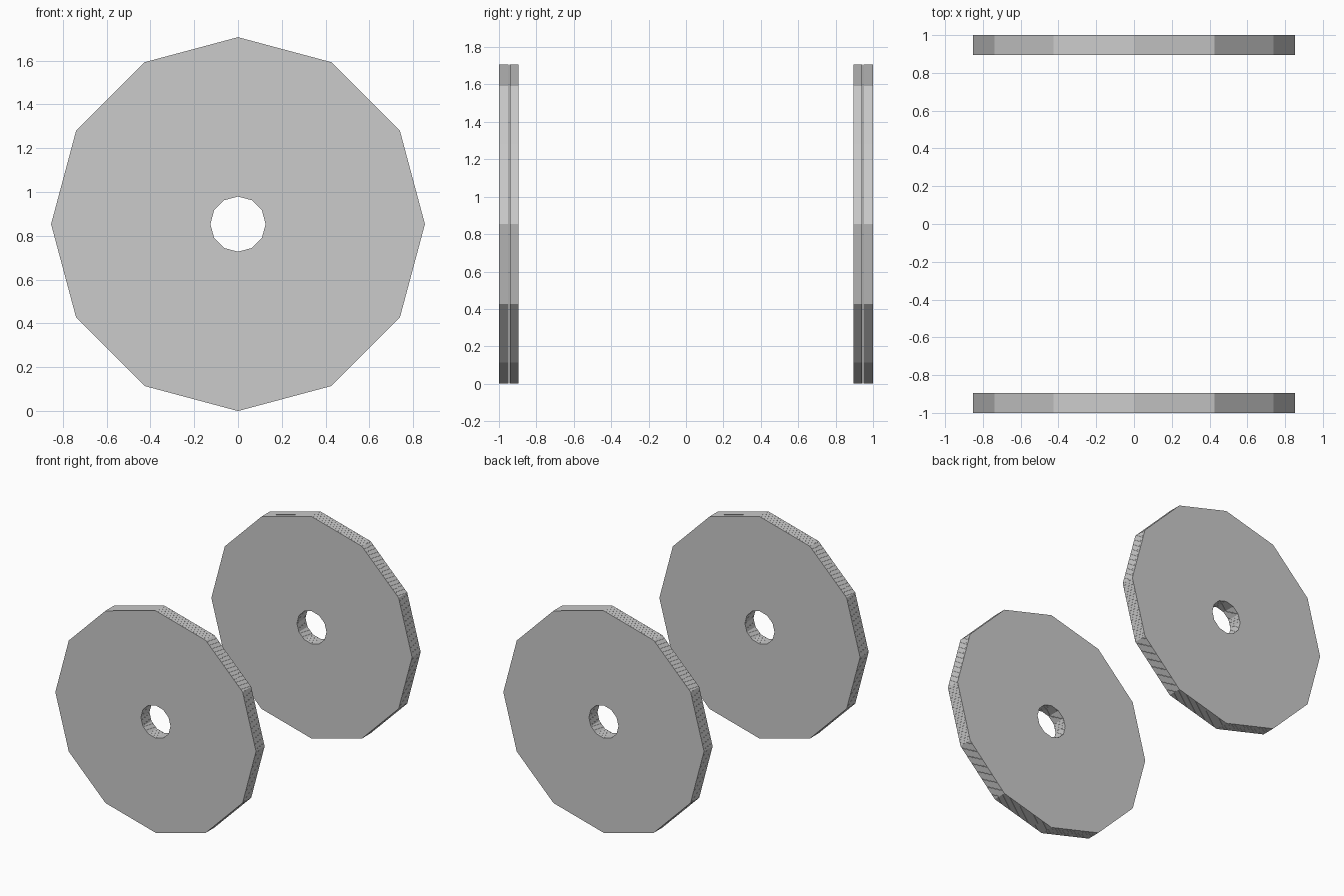
import bpy, bmesh
from math import sin, cos, tau

if "Cube" in bpy.data.objects:
    bpy.data.objects.remove(bpy.data.objects["Cube"])

SIDES = 12
R_OUT, R_HOLE = 0.8535, 0.126
LAYERS, DEPTH = 20, 0.105
PITCH = DEPTH / LAYERS
SHEET = PITCH * 0.96


def ring(bm, radius, y):
    return [bm.verts.new((radius * cos(tau * i / SIDES), y,
                          R_OUT + radius * sin(tau * i / SIDES)))
            for i in range(SIDES)]


def laminated_disc(name, y0):
    # One thin twelve-sided washer
    bm = bmesh.new()
    loops = [ring(bm, R_OUT, y0), ring(bm, R_OUT, y0 + SHEET),
             ring(bm, R_HOLE, y0 + SHEET), ring(bm, R_HOLE, y0)]
    for a, b in zip(loops, loops[1:] + loops[:1]):
        for i in range(SIDES):
            j = (i + 1) % SIDES
            bm.faces.new((a[i], a[j], b[j], b[i]))
    bmesh.ops.recalc_face_normals(bm, faces=bm.faces[:])
    mesh = bpy.data.meshes.new(name)
    bm.to_mesh(mesh)
    bm.free()
    obj = bpy.data.objects.new(name, mesh)
    bpy.context.collection.objects.link(obj)
    # Stack of sheets
    arr = obj.modifiers.new("stack", 'ARRAY')
    arr.count = LAYERS
    arr.use_relative_offset = False
    arr.use_constant_offset = True
    arr.constant_offset_displace = (0, PITCH, 0)
    return obj


# Front and back discs
laminated_disc("front_disc", -1.0)
laminated_disc("back_disc", 1.0 - DEPTH + (PITCH - SHEET))
